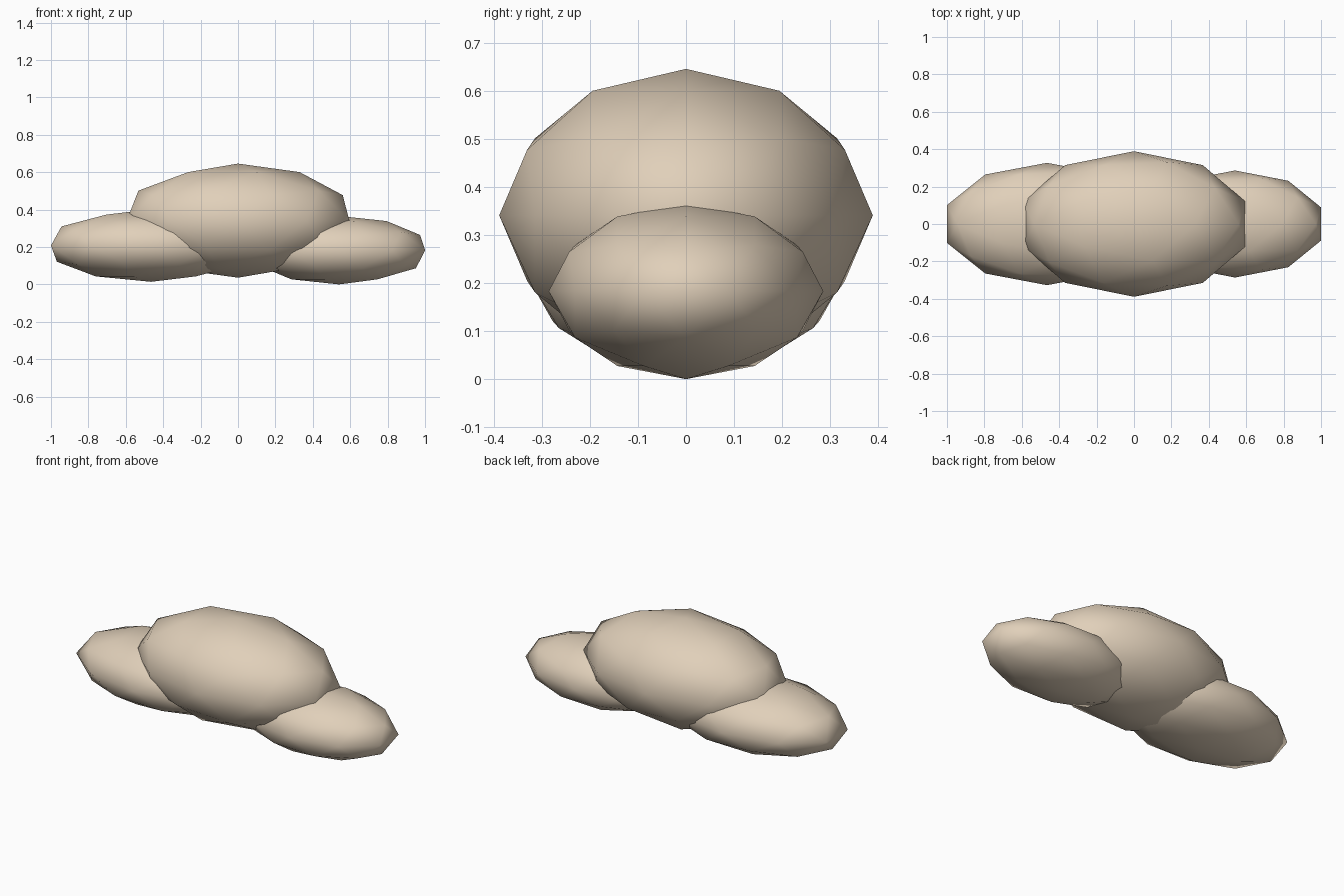
import bpy

cube = bpy.data.objects.get("Cube")
if cube:
    bpy.data.objects.remove(cube, do_unlink=True)

# One warm beige for the whole cloud
beige = bpy.data.materials.new("warm_beige")
beige.use_nodes = True
colour = (0.75, 0.63, 0.49, 1)
beige.diffuse_color = colour
beige.node_tree.nodes["Principled BSDF"].inputs["Base Color"].default_value = colour


def puff(name, centre, radii):
    """Low-poly, smooth-shaded ellipsoid."""
    bpy.ops.mesh.primitive_ico_sphere_add(subdivisions=2, radius=1, location=centre)
    obj = bpy.context.object
    obj.name = name
    obj.scale = radii
    bpy.ops.object.transform_apply(location=False, rotation=False, scale=True)
    bpy.ops.object.shade_smooth()
    obj.data.materials.append(beige)


# Large middle puff with a smaller one on each side
puff("middle_puff", (0, 0, 0.341), (0.626, 0.389, 0.305))
puff("left_puff", (0.54, 0, 0.183), (0.484, 0.286, 0.183))
puff("right_puff", (-0.465, 0, 0.208), (0.5626, 0.327, 0.194))
